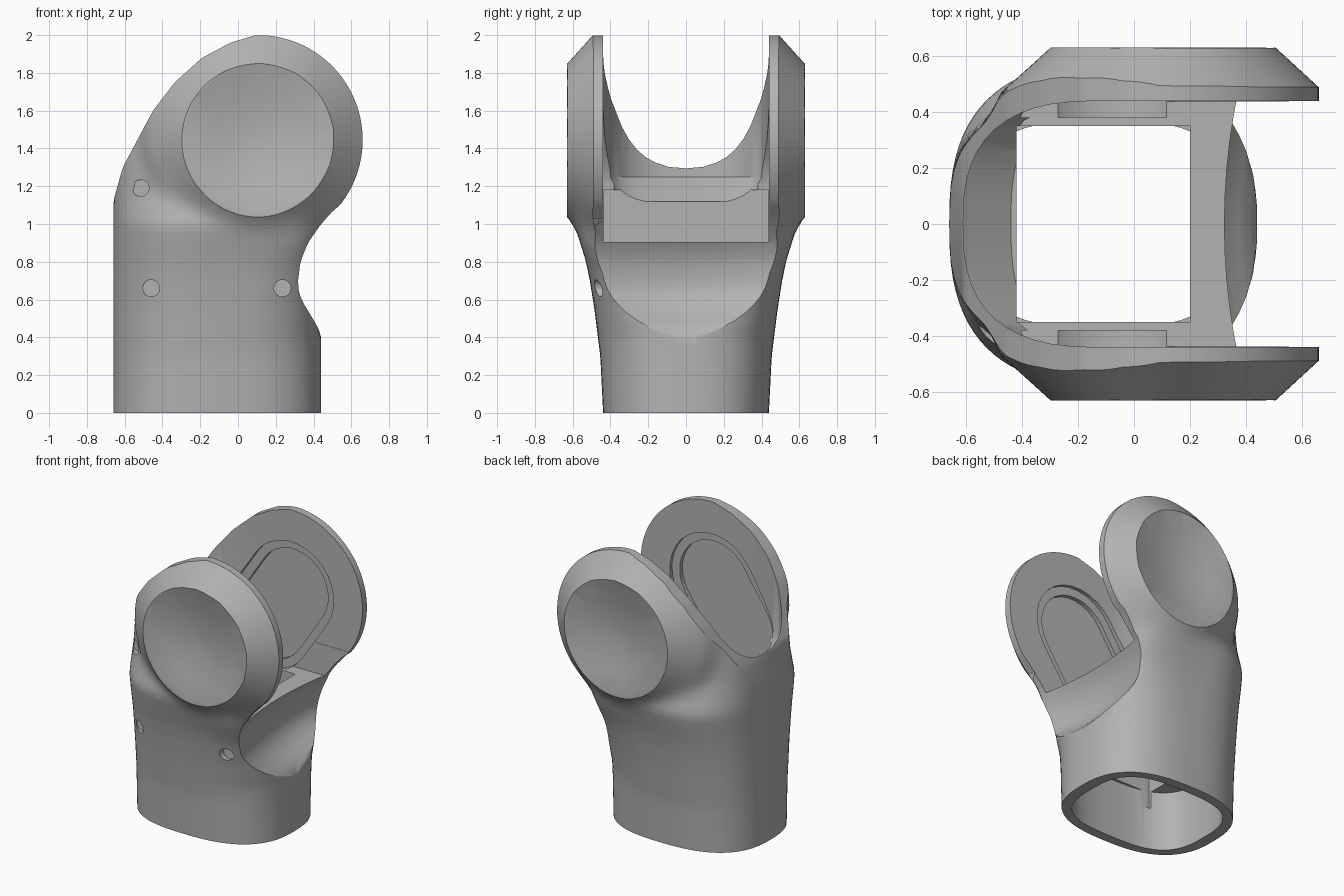
import bpy, bmesh, math
from mathutils import Vector

cube = bpy.data.objects.get("Cube")
if cube:
    bpy.data.objects.remove(cube, do_unlink=True)

grey = bpy.data.materials.new("plain grey")
grey.use_nodes = True
grey.diffuse_color = (0.45, 0.45, 0.45, 1)
grey.node_tree.nodes["Principled BSDF"].inputs["Base Color"].default_value = grey.diffuse_color

CX, CZ, R = 0.105, 1.445, 0.555    # centre and radius of the round arm ends
TUBE_X = -0.11                     # axis of the oval tube


def loft(name, rings):
    """Closed solid skinned through rings of equal length."""
    bm = bmesh.new()
    rows = [[bm.verts.new(p) for p in ring] for ring in rings]
    n = len(rows[0])
    for a, b in zip(rows, rows[1:]):
        for i in range(n):
            j = (i + 1) % n
            bm.faces.new((a[i], a[j], b[j], b[i]))
    bm.faces.new(rows[0][::-1])
    bm.faces.new(rows[-1])
    if bm.calc_volume(signed=True) < 0:
        bmesh.ops.reverse_faces(bm, faces=bm.faces)
    mesh = bpy.data.meshes.new(name)
    bm.to_mesh(mesh)
    bm.free()
    ob = bpy.data.objects.new(name, mesh)
    bpy.context.collection.objects.link(ob)
    mesh.materials.append(grey)
    return ob


def lerp(table, z):
    for (z0, v0), (z1, v1) in zip(table, table[1:]):
        if z <= z1:
            return v0 + (v1 - v0) * max(0, z - z0) / (z1 - z0)
    return table[-1][1]


# Side outline of the whole part, tube half-width, and squareness of its right half
LEFT = [(0, -.66), (1.12, -.66), (1.3, -.61), (1.45, -.53), (1.6, -.45),
        (1.75, -.335), (1.88, -.19), (1.96, -.04), (2, CX - .01)]
RIGHT = [(0, .44), (.4, .44), (.45, .425), (.5, .395), (.6, .335), (.65, .32), (.7, .318),
         (.8, .33), (.9, .37), (1, .44), (1.1, .53)]
WIDTH = [(0, .44), (.3, .455), (.54, .485), (.7, .51), (.8, .53), (.9, .555), (1, .575),
         (1.2, .5), (1.45, .45), (2, .41)]
SQUARE = [(.4, 2.6), (.6, 3), (.75, 3.6), (.9, 5)]


def right_edge(z):
    if z < 1.1:
        return lerp(RIGHT, z)
    return CX + math.sqrt(max(1e-4, R * R - (z - CZ) ** 2))


def half_width(x, z):
    """Oval tube blended smoothly into the conical arm ends."""
    u = (x - TUBE_X) / .55
    e = lerp(SQUARE, z) if u > 0 else 2.6
    tube = lerp(WIDTH, z) * max(0, 1 - abs(u) ** e) ** (1 / e)
    r = math.hypot(x - CX, z - CZ)
    cone = min(.66, .632 - (r - .4) * .92)
    if r > .58:
        cone -= (r - .58) * 1.3
    cone = max(cone, -.2)
    k = .045
    return max(.004, (tube + cone + math.sqrt((tube - cone) ** 2 + k * k)) / 2 - .002)


def body_ring(z, n=44, m=10):
    xl, xr = lerp(LEFT, z), right_edge(z)
    xs = [xl + (xr - xl) * (1 - math.cos(math.pi * i / n)) / 2 for i in range(n + 1)]
    side = [(x, half_width(x, z), z) for x in xs]
    w = side[-1][1]
    # the bend relief is hollowed a little across its width
    hollow = max(0, min(1, (.44 - xr) / .07)) * .055 if z < 1.1 else 0
    end = []
    for i in range(1, m):
        t = 1 - 2 * i / m
        end.append((xr - hollow * (1 - t * t), w * t, z))
    return side + end + [(x, -y, z) for x, y, z in reversed(side)]


steps = 70
levels = [1.999 * math.sin(math.pi / 2 * i / steps) for i in range(steps + 1)]
body = loft("fork_body", [body_ring(z) for z in levels])


def cut(cutter):
    """Subtract a cutter, changing solver if one fails to keep the body whole."""
    cutter.hide_render = True
    before = body.data.copy()
    bpy.context.view_layer.objects.active = body
    for solver in ("EXACT", "MANIFOLD", "FLOAT"):
        mod = body.modifiers.new("cut", "BOOLEAN")
        mod.operation = "DIFFERENCE"
        mod.solver = solver
        mod.object = cutter
        bpy.ops.object.modifier_apply(modifier=mod.name)
        heights = [v.co.z for v in body.data.vertices]
        if heights and max(heights) - min(heights) > 1.95:
            break
        body.data = before.copy()
    bpy.data.objects.remove(cutter, do_unlink=True)
    bpy.data.meshes.remove(before)


def box(name, x0, x1, y, z0, z1):
    return loft(name, [[(x0, -y, z), (x1, -y, z), (x1, y, z), (x0, y, z)] for z in (z0, z1)])


# Gap between the arms, with a rounded back and a sloping ledge
def gap_ring(z, back, n=24):
    pts = [(1, -.44, z)]
    for i in range(n + 1):
        a = -math.pi / 2 + math.pi * i / n
        c, s = math.cos(a), math.sin(a)
        pts.append((TUBE_X - back * c ** .75 if c > 1e-6 else TUBE_X,
                    .44 * math.copysign(abs(s) ** .75, s), z))
    return pts + [(1, .44, z)]


cut(loft("gap_cutter", [gap_ring(1.12, .33), gap_ring(1.25, .5), gap_ring(2.3, .5)]))
cut(box("gap_floor_cutter", -.415, 1.1, .438, .905, 1.18))

# Bore: oval at the foot, rectangular above
foot = []
for z in (-.1, .42):
    ring = []
    for i in range(48):
        a = math.tau * (i + .5) / 48
        c, s = math.cos(a), math.sin(a)
        ring.append((TUBE_X + .47 * math.copysign(abs(c) ** .66, c),
                     .37 * math.copysign(abs(s) ** .66, s), z))
    foot.append(ring)
cut(loft("foot_bore_cutter", foot))
cut(box("upper_bore_cutter", -.42, .2, .35, .3, 1.22))


# Shallow dish on the outside of each arm
def dish_ring(r, y, n=13):
    return [(CX + .01 + r * math.sin(math.tau * i / n), y,
             CZ + .01 + r * math.cos(math.tau * i / n)) for i in range(n)]


# Stepped slot on the inside of each arm, slanting down into the tube
def slot_ring(r, y, n=14):
    d = Vector((-.55, -.83)).normalized()
    base = math.atan2(d.y, d.x)
    pts = []
    for shift, start in ((.33, -math.pi / 2), (0, math.pi / 2)):
        for i in range(n + 1):
            a = base + start + math.pi * i / n
            pts.append((CX + d.x * shift + r * math.cos(a), y, CZ + d.y * shift + r * math.sin(a)))
    return pts


for s in (-1, 1):
    profile = [(.01, .565), (.13, .573), (.26, .594), (.405, .63), (.8, .634), (.8, .8), (.01, .8)]
    cut(loft("dish_cutter", [dish_ring(r, s * y) for r, y in profile]))
    for r, depth in ((.33, .465), (.27, .495)):
        cut(loft("slot_cutter", [slot_ring(r, s * y) for y in (.38, depth)]))

# Screw holes, front only
for x, z in ((-.515, 1.19), (-.46, .66), (.235, .66)):
    y = half_width(x, z)
    rings = [[(x + .045 * math.cos(math.tau * i / 14), -yy, z + .045 * math.sin(math.tau * i / 14))
              for i in range(14)] for yy in (y + .1, y - .035)]
    cut(loft("screw_hole_cutter", rings))

# Smooth skin with crisp edges
bpy.ops.object.select_all(action="DESELECT")
body.select_set(True)
bpy.context.view_layer.objects.active = body
bpy.ops.object.shade_smooth_by_angle(angle=math.radians(28))
